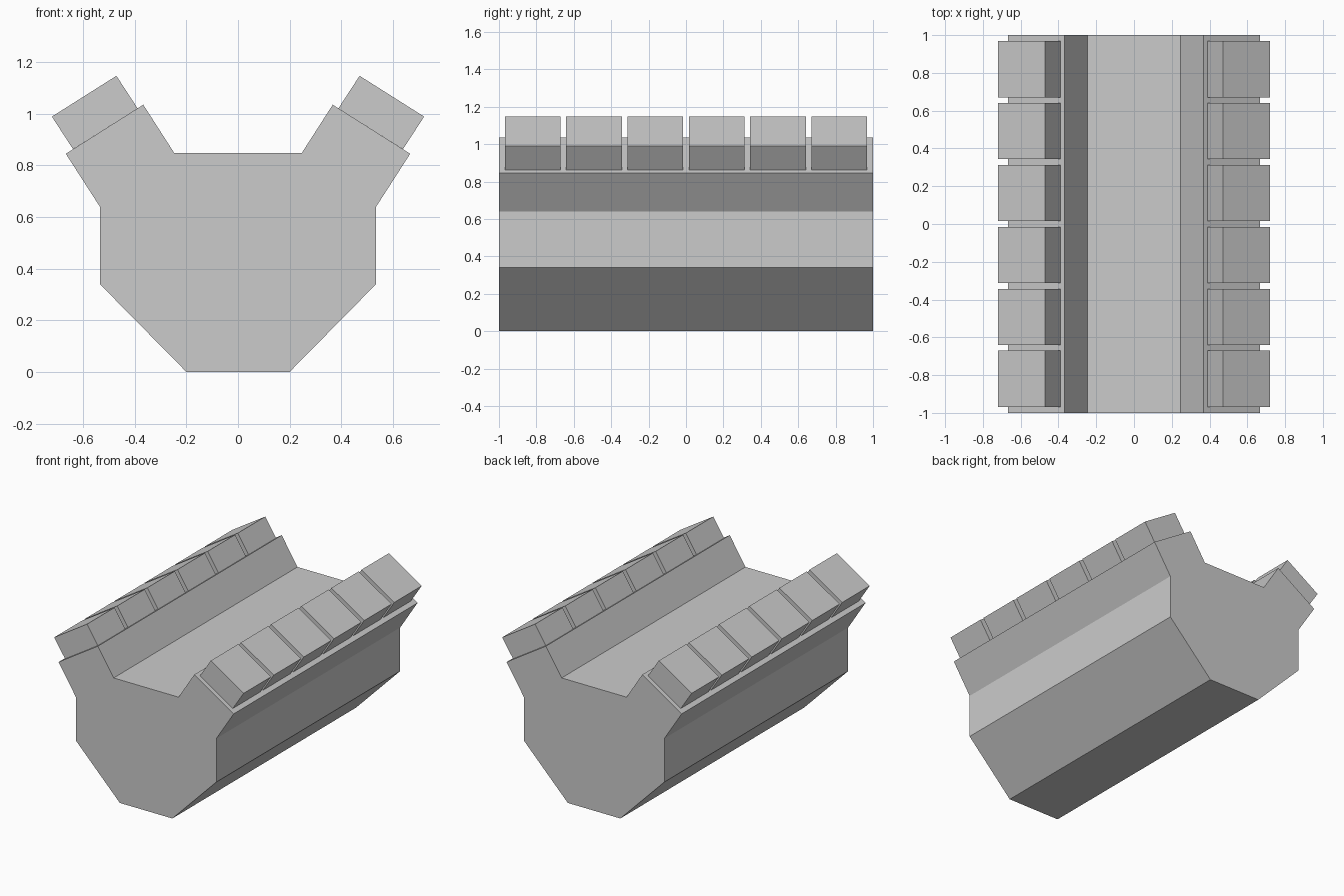
import bpy, bmesh

if "Cube" in bpy.data.objects:
    bpy.data.objects.remove(bpy.data.objects["Cube"])


def extrude_profile(name, points, y0, y1):
    """Extrude an (x, z) outline along y into a closed solid."""
    bm = bmesh.new()
    face = bm.faces.new([bm.verts.new((x, y0, z)) for x, z in points])
    ext = bmesh.ops.extrude_face_region(bm, geom=[face])
    verts = [g for g in ext["geom"] if isinstance(g, bmesh.types.BMVert)]
    bmesh.ops.translate(bm, verts=verts, vec=(0, y1 - y0, 0))
    bmesh.ops.recalc_face_normals(bm, faces=bm.faces[:])
    mesh = bpy.data.meshes.new(name)
    bm.to_mesh(mesh)
    bm.free()
    obj = bpy.data.objects.new(name, mesh)
    bpy.context.collection.objects.link(obj)
    return obj


# Engine block: half outline mirrored across x = 0
half = [(0.2, 0), (0.535, 0.34), (0.535, 0.64),
        (0.667, 0.845), (0.367, 1.035), (0.247, 0.848)]
outline = half + [(-x, z) for x, z in reversed(half)]
extrude_profile("engine_block", outline, -1, 1)

# Cylinder heads: six per tilted bank, resting on the sloped decks
head = [(0.389, 1.021), (0.639, 0.863), (0.721, 0.989), (0.471, 1.147)]
pitch, width = 0.328, 0.298
for side, label in ((1, "right"), (-1, "left")):
    for i in range(6):
        y = (i - 2.5) * pitch
        extrude_profile(f"cylinder_head_{label}_{i + 1}",
                        [(side * x, z) for x, z in head],
                        y - width / 2, y + width / 2)
